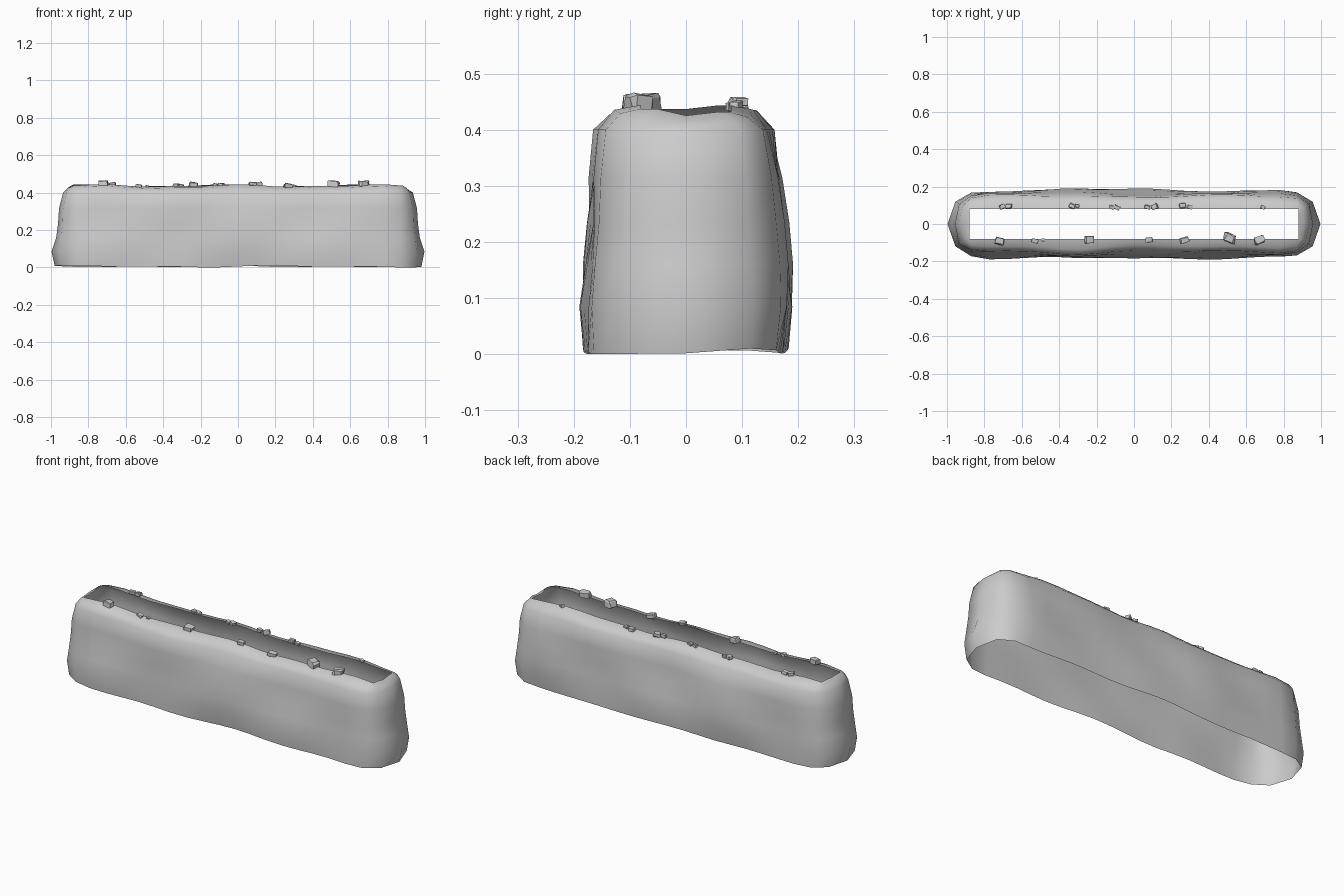
import bpy, bmesh, math, random
from mathutils import Vector, Matrix

if "Cube" in bpy.data.objects:
    bpy.data.objects.remove(bpy.data.objects["Cube"])

random.seed(4)

# Wall profile: height, half width, end reach, corner reach
LEVELS = [(0.005, 0.174, 0.980, 0.945), (0.085, 0.181, 0.997, 0.955),
          (0.16, 0.176, 0.972, 0.945), (0.235, 0.167, 0.962, 0.938),
          (0.315, 0.160, 0.957, 0.935), (0.40, 0.148, 0.935, 0.917),
          (0.428, 0.120, 0.908, 0.90), (0.437, 0.08, 0.88, 0.88)]
N = 18


def swell(x, z, s):
    """Gentle sideways lumps of the earth wall."""
    return (0.006 * math.sin(5.2 * x + 11 * z + s) + 0.004 * math.sin(11 * x - 14 * z + 2 * s)
            + 0.008 * math.exp(-((x + 0.3) / 0.13) ** 2))


def rim_wave(x):
    return 0.005 * math.cos(8.5 * (x - 0.72)) + 0.003 * math.sin(17 * x + 1)


def ring(level, z, hy, ex, cx):
    last = level == len(LEVELS) - 1
    side = 0.88 if last else 0.87
    pts = []
    for s in (-1, 1):
        for i in range(N + 1):                       # long side
            x = s * side * (2 * i / N - 1) * -1
            taper = 0.94 if i in (0, N) and not last else 1
            y = hy * taper + (0 if last else swell(x, z, s) * (0.4 if i in (0, N) else 1))
            pts.append((x, s * y, z))
        e = -s                                       # rounded end
        for f in (0.66, 0, -0.66):
            x = ex if f == 0 else cx
            pts.append((e * x, s * f * hy, z - (0.006 if level > 5 and f == 0 else 0)))
    out = []
    for x, y, zz in pts:
        if level == 0:
            zz = 0.005 + 0.006 * math.sin(9 * x + (2 if y > 0 else 0)) * math.cos(3 * x)
            zz = max(zz, 0)
        elif level > 5:
            zz += rim_wave(x if y < 0 else x + 0.1)
        out.append(Vector((x, y, zz)))
    return out


# Earth wall: one open skin, no floor and no lid
bm = bmesh.new()
rings = [[bm.verts.new(p) for p in ring(i, *lv)] for i, lv in enumerate(LEVELS)]
for a, b in zip(rings, rings[1:]):
    for i in range(len(a)):
        j = (i + 1) % len(a)
        bm.faces.new((a[i], a[j], b[j], b[i]))
bmesh.ops.recalc_face_normals(bm, faces=bm.faces)
# the skin faces outwards
if sum(f.normal.dot(f.calc_center_median()) for f in bm.faces if f.normal.z < 0.5) < 0:
    bmesh.ops.reverse_faces(bm, faces=bm.faces)
for f in bm.faces:
    f.smooth = True
mesh = bpy.data.meshes.new("earth_wall")
bm.to_mesh(mesh)
bm.free()
bpy.context.collection.objects.link(bpy.data.objects.new("earth_wall", mesh))


# Loose stones along both rims: x, y, width
STONES = [(-0.72, -0.09, 0.05), (-0.53, -0.09, 0.03), (-0.485, -0.085, 0.02),
          (-0.24, -0.083, 0.048), (0.08, -0.086, 0.035), (0.27, -0.086, 0.042),
          (0.51, -0.075, 0.062), (0.67, -0.085, 0.053), (-0.705, 0.092, 0.03),
          (-0.67, 0.095, 0.03), (-0.33, 0.095, 0.032), (-0.305, 0.098, 0.025),
          (-0.12, 0.09, 0.028), (-0.09, 0.088, 0.03), (0.07, 0.09, 0.028),
          (0.11, 0.092, 0.036), (0.26, 0.098, 0.034), (0.298, 0.09, 0.026),
          (0.69, 0.09, 0.024)]


def stone(x, y, w):
    bm = bmesh.new()
    bmesh.ops.create_cube(bm, size=1)
    bmesh.ops.bevel(bm, geom=bm.verts[:] + bm.edges[:], offset=0.13, segments=1,
                    affect='EDGES')
    for v in bm.verts:
        v.co += Vector([random.uniform(-0.09, 0.09) for _ in range(3)])
        v.co = Vector((v.co.x * w, v.co.y * w * 0.75, v.co.z * w * 0.6))
    turn = Matrix.Rotation(random.uniform(-0.5, 0.5), 4, 'Z') @ Matrix.Rotation(random.uniform(-0.2, 0.2), 4, 'Y')
    z = 0.435 + rim_wave(x) + w * 0.16
    bm.transform(Matrix.Translation((x, y, z)) @ turn)
    mesh = bpy.data.meshes.new("rim_stone")
    bm.to_mesh(mesh)
    bm.free()
    bpy.context.collection.objects.link(bpy.data.objects.new("rim_stone", mesh))


for s in STONES:
    stone(*s)
